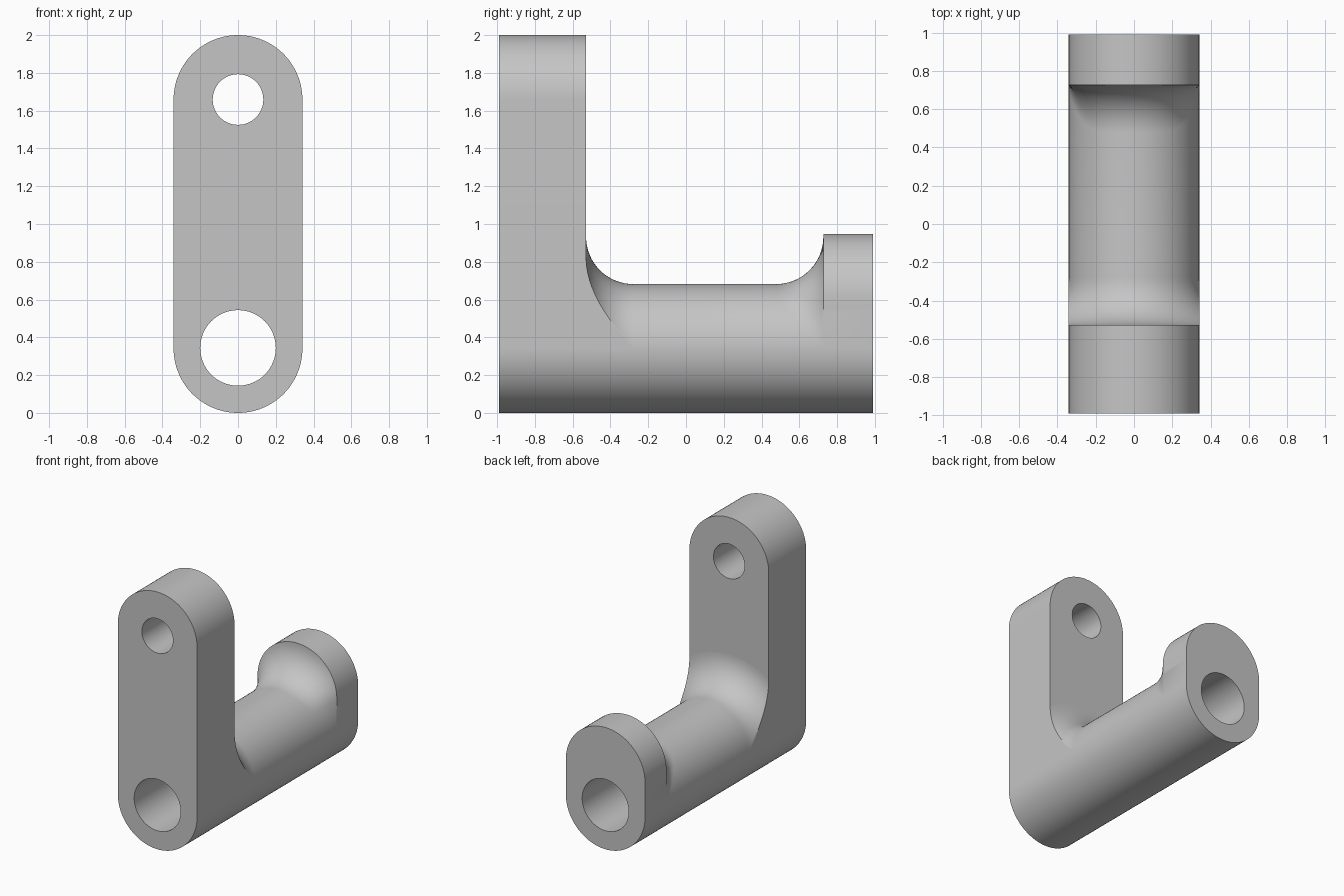
import bpy, bmesh
from math import pi, sin, cos, tan, acos, sqrt

if "Cube" in bpy.data.objects:
    bpy.data.objects.remove(bpy.data.objects["Cube"])

A = 0.341            # tube radius, half width and height of the tube axis
F = 0.25             # fillet radius
END = 0.99           # half length
ARM_Y, LUG_Y = -0.529, 0.727
TOP, LUG_TOP = 2.0, 0.947
N, M, K = 64, 8, 16  # arc, flat and fillet steps

grey = bpy.data.materials.new("plain grey")
grey.use_nodes = True
grey.diffuse_color = (0.56, 0.56, 0.56, 1)
grey.node_tree.nodes["Principled BSDF"].inputs["Base Color"].default_value = (0.56, 0.56, 0.56, 1)


def loft(name, rings):
    """Skin a list of equal-length rings and cap both ends."""
    bm = bmesh.new()
    loops = [[bm.verts.new(p) for p in ring] for ring in rings]
    for a, b in zip(loops, loops[1:]):
        for i in range(len(a)):
            j = (i + 1) % len(a)
            bm.faces.new((a[i], a[j], b[j], b[i]))
    bm.faces.new(loops[0])
    bm.faces.new(loops[-1])
    bmesh.ops.remove_doubles(bm, verts=bm.verts[:], dist=1e-5)
    bmesh.ops.recalc_face_normals(bm, faces=bm.faces[:])
    mesh = bpy.data.meshes.new(name)
    bm.to_mesh(mesh)
    bm.free()
    mesh.materials.append(grey)
    obj = bpy.data.objects.new(name, mesh)
    bpy.context.collection.objects.link(obj)
    return obj


def circle(r, z, y):
    return [(r * cos(2 * pi * i / N), y, z + r * sin(2 * pi * i / N)) for i in range(N)]


def slot(y, top):
    """Round-ended upright outline."""
    upper = [(A * cos(pi * i / N), y, top - A + A * sin(pi * i / N)) for i in range(N + 1)]
    lower = [(-x, y, A - (z - top + A)) for x, y, z in upper]
    return upper + lower


def bore(obj, r, z):
    cutter = loft("bore_cutter", [circle(r, z, -1.2), circle(r, z, 1.2)])
    mod = obj.modifiers.new("bore", 'BOOLEAN')
    mod.operation, mod.solver, mod.object = 'DIFFERENCE', 'EXACT', cutter
    bpy.context.view_layer.objects.active = obj
    bpy.ops.object.modifier_apply(modifier=mod.name)
    bpy.data.objects.remove(cutter)


def arm_fillet_ring(a):
    """Round fillet section trimmed flush with the sides of the arm."""
    r = A + F * (1 - cos(a))
    y = ARM_Y + F - F * sin(a)
    c = acos(min(1, A / r))
    flat = [(A, y, A + A * tan(c) * i / M) for i in range(M)]
    sweep = [c + (pi - 2 * c) * j / N for j in range(N + 1)]
    under = [pi + pi * j / N for j in range(1, N)]
    polar = lambda angles: [(r * cos(t), y, A + r * sin(t)) for t in angles]
    bottom = [(A * cos(t), y, A + A * sin(t)) for t in under]
    return flat + polar(sweep) + [(-x, y, z) for x, y, z in reversed(flat)] + bottom


def lug_radius(t):
    """Distance from the tube axis to the lug outline."""
    if sin(t) <= 1e-6:
        return A
    d = LUG_TOP - 2 * A
    if A * sin(t) <= d * abs(cos(t)):
        return A / abs(cos(t))
    return d * sin(t) + sqrt(A * A - (d * cos(t)) ** 2)


def lug_ring(section):
    angles = [0] * M + [pi * j / N for j in range(N + 1)] + [pi] * M
    angles += [pi + pi * j / N for j in range(1, N)]
    points = []
    for t in angles:
        r, y = section(t)
        points.append((r * cos(t), y, A + r * sin(t)))
    return points


def lug_fillet(f):
    """Fillet that runs out on the lug edge."""
    def section(t):
        c = min(lug_radius(t), A + F)
        full = acos(max(-1, min(1, 1 - (c - A) / F)))
        a = full * f
        return A + F * (1 - cos(a)), LUG_Y - F * (sin(full) - sin(a))
    return lug_ring(section)


# Upright arm with both holes
arm = loft("upright_arm", [slot(-END, TOP), slot(ARM_Y, TOP)])
bore(arm, 0.2, A + 0.003)
bore(arm, 0.134, TOP - A)

# Tube with its two fillets and the end lug
rings = [arm_fillet_ring(pi / 2 * (1 - k / K)) for k in range(K + 1)]
rings += [lug_fillet(k / K) for k in range(K + 1)]
rings += [lug_ring(lambda t, y=y: (lug_radius(t), y)) for y in (LUG_Y, END)]
tube = loft("tube_and_lug", rings)
bore(tube, 0.2, A + 0.003)

# Smooth curved walls, crisp edges
for obj in (arm, tube):
    bpy.ops.object.select_all(action='DESELECT')
    obj.select_set(True)
    bpy.context.view_layer.objects.active = obj
    bpy.ops.object.shade_smooth_by_angle(angle=pi / 6)
